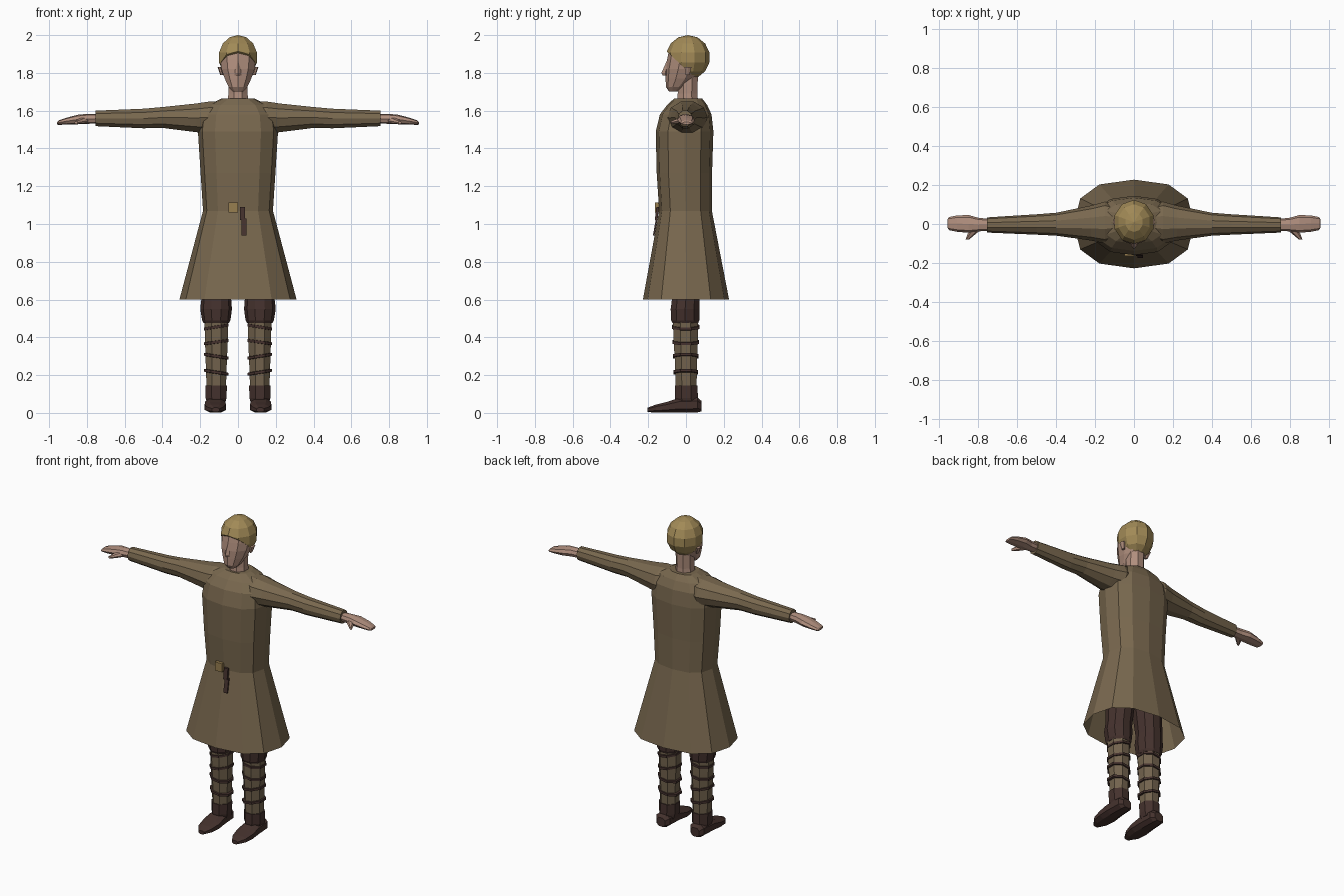
import bpy, bmesh, math
from mathutils import Vector


def colour(name, rgb):
    m = bpy.data.materials.new(name)
    m.diffuse_color = (*rgb, 1)
    return m


CLOTH = colour("olive_cloth", (0.19, 0.138, 0.077))
WRAP = colour("leg_wrap_cloth", (0.17, 0.125, 0.075))
SKIN = colour("skin", (0.43, 0.27, 0.205))
HAIR = colour("blond_hair", (0.36, 0.255, 0.095))
DARK = colour("dark_brown", (0.058, 0.031, 0.026))
BRASS = colour("brass", (0.31, 0.21, 0.08))


def finish(name, bm, mat, mirror=False):
    bmesh.ops.recalc_face_normals(bm, faces=bm.faces)
    me = bpy.data.meshes.new(name)
    bm.to_mesh(me)
    bm.free()
    me.materials.append(mat)
    ob = bpy.data.objects.new(name, me)
    bpy.context.scene.collection.objects.link(ob)
    if mirror:
        ob.modifiers.new("mirror", "MIRROR")
    return ob


def loft(name, rings, n, mat, axis="z", power=2.0, caps=(True, True), mirror=False, turn=0.0):
    """Rings are (position on axis, a min, a max, b min, b max)."""
    bm = bmesh.new()
    loops = []
    for t, a0, a1, b0, b1 in rings:
        loop = []
        for i in range(n):
            ang = 2 * math.pi * (i + turn) / n
            c, s = math.cos(ang), math.sin(ang)
            a = (a0 + a1) / 2 + (a1 - a0) / 2 * math.copysign(abs(c) ** (2 / power), c)
            b = (b0 + b1) / 2 + (b1 - b0) / 2 * math.copysign(abs(s) ** (2 / power), s)
            loop.append(bm.verts.new({"z": (a, b, t), "x": (t, a, b), "y": (a, t, b)}[axis]))
        loops.append(loop)
    for p, q in zip(loops, loops[1:]):
        for i in range(n):
            j = (i + 1) % n
            bm.faces.new((p[i], p[j], q[j], q[i]))
    for cap, loop in zip(caps, (loops[0], loops[-1])):
        if cap:
            bm.faces.new(loop)
    return finish(name, bm, mat, mirror)


def plate(name, x0, x1, z0, z1, y_low, y_high, thick, mat):
    bm = bmesh.new()
    bmesh.ops.create_cube(bm, size=1)
    for v in bm.verts:
        y = y_high if v.co.z > 0 else y_low
        v.co = (x1 if v.co.x > 0 else x0, y + thick * (v.co.y + 0.5) - thick,
                z1 if v.co.z > 0 else z0)
    return finish(name, bm, mat)


# Tunic: flared open skirt, waist, chest and shoulders
loft("tunic", [
    (0.60, -0.31, 0.31, -0.228, 0.228),
    (1.07, -0.185, 0.185, -0.142, 0.137),
    (1.27, -0.198, 0.198, -0.155, 0.138),
    (1.49, -0.212, 0.212, -0.160, 0.145),
    (1.58, -0.200, 0.200, -0.138, 0.135),
    (1.63, -0.160, 0.160, -0.100, 0.112),
    (1.665, -0.085, 0.085, -0.062, 0.085)], 12, CLOTH, power=2.5, caps=(False, True))

# Sleeves
loft("sleeve", [
    (0.06, -0.07, 0.09, 1.50, 1.655),
    (0.15, -0.10, 0.115, 1.475, 1.653),
    (0.22, -0.085, 0.095, 1.482, 1.642),
    (0.40, -0.06, 0.058, 1.506, 1.622),
    (0.50, -0.055, 0.05, 1.504, 1.613),
    (0.755, -0.044, 0.034, 1.516, 1.602)], 10, CLOTH, axis="x", mirror=True)

# Hands with thumbs
loft("hand", [
    (0.74, -0.034, 0.026, 1.533, 1.582),
    (0.80, -0.038, 0.032, 1.530, 1.583),
    (0.85, -0.045, 0.046, 1.528, 1.578),
    (0.91, -0.040, 0.044, 1.526, 1.562),
    (0.95, -0.032, 0.036, 1.525, 1.548),
    (0.958, -0.020, 0.026, 1.527, 1.540)], 8, SKIN, axis="x", power=2.4, mirror=True)
loft("thumb", [
    (-0.02, 0.775, 0.835, 1.535, 1.570),
    (-0.05, 0.812, 0.855, 1.530, 1.558),
    (-0.08, 0.848, 0.866, 1.529, 1.545)], 6, SKIN, axis="y", mirror=True)

# Neck and head
loft("neck", [
    (1.62, -0.062, 0.062, -0.055, 0.070),
    (1.69, -0.055, 0.055, -0.048, 0.065),
    (1.82, -0.055, 0.055, -0.045, 0.068)], 8, SKIN, turn=0.5)
loft("head", [
    (1.702, -0.030, 0.030, -0.090, -0.040),
    (1.725, -0.052, 0.052, -0.106, 0.000),
    (1.77, -0.074, 0.074, -0.108, 0.050),
    (1.82, -0.092, 0.092, -0.108, 0.085),
    (1.87, -0.099, 0.099, -0.100, 0.100),
    (1.915, -0.094, 0.094, -0.091, 0.100),
    (1.95, -0.070, 0.070, -0.060, 0.080)], 10, SKIN, turn=0.5)
loft("nose", [
    (1.785, -0.018, 0.018, -0.122, -0.09),
    (1.800, -0.017, 0.017, -0.130, -0.09),
    (1.865, -0.008, 0.008, -0.101, -0.08)], 4, SKIN)
loft("ear", [
    (1.79, 0.078, 0.094, -0.005, 0.020),
    (1.83, 0.088, 0.108, -0.010, 0.032)], 6, SKIN, mirror=True)

# Hair: a faceted ball cut along a line from brow to nape
bm = bmesh.new()
bmesh.ops.create_uvsphere(bm, u_segments=10, v_segments=7, radius=1)
for v in bm.verts:
    v.co = Vector((v.co.x * 0.108, v.co.y * 0.117 + 0.01, v.co.z * 0.118 + 1.882))
bmesh.ops.bisect_plane(bm, geom=bm.verts[:] + bm.edges[:] + bm.faces[:],
                       plane_co=(0, -0.1, 1.912), plane_no=(0, 0.14, 0.15), clear_inner=True)
bmesh.ops.holes_fill(bm, edges=[e for e in bm.edges if e.is_boundary])
finish("hair", bm, HAIR)

# Trousers, ending in a gathered fold over the wraps
loft("trouser_leg", [
    (0.475, 0.048, 0.182, -0.074, 0.068),
    (0.49, 0.040, 0.190, -0.082, 0.074),
    (0.55, 0.032, 0.200, -0.085, 0.076),
    (0.60, 0.036, 0.194, -0.078, 0.076),
    (0.80, 0.012, 0.185, -0.095, 0.090),
    (0.92, 0.000, 0.180, -0.100, 0.100)], 10, DARK, mirror=True)

# Wrapped shins
loft("shin_wrap", [
    (0.12, 0.060, 0.170, -0.058, 0.060),
    (0.28, 0.054, 0.176, -0.064, 0.064),
    (0.40, 0.048, 0.180, -0.072, 0.068),
    (0.49, 0.048, 0.182, -0.074, 0.068)], 8, WRAP, turn=0.5, mirror=True)

# Tilted leather bands around the shins
for z, tilt in ((0.455, -0.16), (0.375, -0.14), (0.30, 0.16), (0.215, 0.16)):
    bm = bmesh.new()
    n, rx, ry = 8, 0.066, 0.073 - (0.455 - z) * 0.03
    loops = []
    for i in range(n):
        a = 2 * math.pi * (i + 0.5) / n
        ring = []
        for dr, dz in ((-0.008, -0.009), (0.005, -0.007), (0.005, 0.007), (-0.008, 0.009)):
            x = math.cos(a) * (rx + dr)
            y = math.sin(a) * (ry + dr)
            ring.append(bm.verts.new((0.115 + x, y - 0.001, z + x * tilt + dz)))
        loops.append(ring)
    for i in range(n):
        p, q = loops[i], loops[(i + 1) % n]
        for k in range(4):
            m = (k + 1) % 4
            bm.faces.new((p[k], p[m], q[m], q[k]))
    finish("leg_band", bm, DARK, mirror=True)

# Shoes with ankle collars
loft("ankle_collar", [
    (0.05, 0.064, 0.168, -0.060, 0.070),
    (0.08, 0.056, 0.176, -0.064, 0.068),
    (0.145, 0.054, 0.178, -0.064, 0.066)], 8, DARK, turn=0.5, mirror=True)
loft("shoe", [
    (0.082, 0.090, 0.152, 0.006, 0.065),
    (0.06, 0.070, 0.172, 0.000, 0.085),
    (-0.04, 0.064, 0.178, 0.000, 0.080),
    (-0.10, 0.060, 0.180, 0.000, 0.060),
    (-0.16, 0.072, 0.170, 0.000, 0.045),
    (-0.203, 0.098, 0.138, 0.004, 0.028)], 8, DARK, axis="y", power=2.6, turn=0.5, mirror=True)

# Belt buckle and hanging strap end
plate("buckle", -0.05, 0.0, 1.06, 1.115, -0.144, -0.144, 0.02, BRASS)
plate("strap_top", 0.01, 0.038, 1.02, 1.09, -0.151, -0.143, 0.014, DARK)
plate("strap_end", 0.018, 0.045, 0.94, 1.03, -0.166, -0.150, 0.009, DARK)
